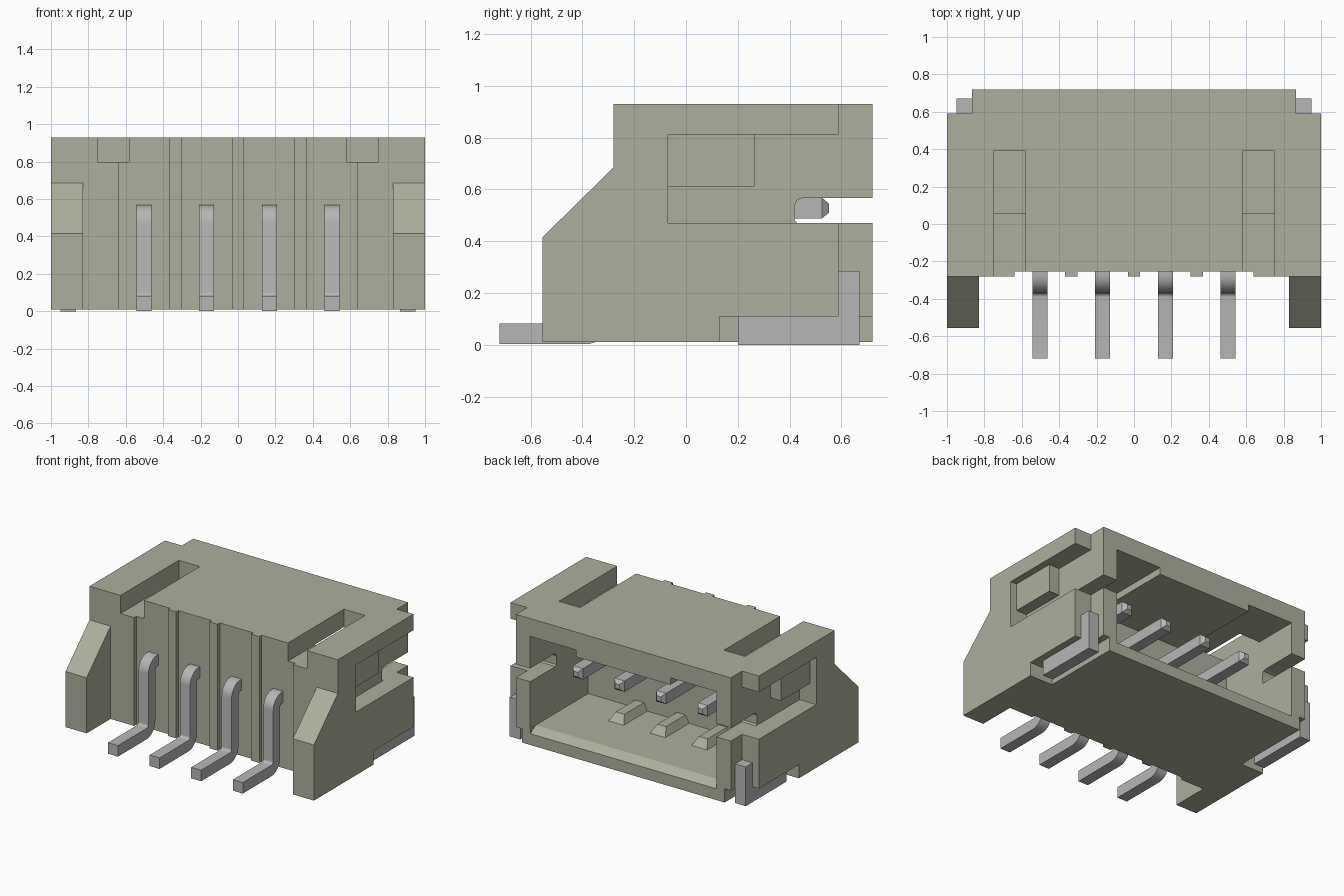
import bpy, bmesh, math
from mathutils import Vector

old = bpy.data.objects.get("Cube")
if old:
    bpy.data.objects.remove(old, do_unlink=True)


def material(name, rgb):
    m = bpy.data.materials.new(name)
    m.use_nodes = True
    m.diffuse_color = (*rgb, 1)
    bsdf = next(n for n in m.node_tree.nodes if n.type == 'BSDF_PRINCIPLED')
    bsdf.inputs["Base Color"].default_value = (*rgb, 1)
    return m


plastic = material("beige plastic", (0.43, 0.43, 0.34))
metal = material("grey metal", (0.47, 0.47, 0.47))


def finish(name, bm, mat):
    bmesh.ops.recalc_face_normals(bm, faces=bm.faces)
    me = bpy.data.meshes.new(name)
    bm.to_mesh(me)
    bm.free()
    me.materials.append(mat)
    ob = bpy.data.objects.new(name, me)
    bpy.context.collection.objects.link(ob)
    return ob


def prism(name, profile, lo, hi, axis='X', mat=plastic):
    """Extrude a profile: (y, z) points along X, or (x, z) points along Y."""
    bm = bmesh.new()
    place = (lambda a, b: (lo, a, b)) if axis == 'X' else (lambda a, b: (a, lo, b))
    face = bm.faces.new([bm.verts.new(place(a, b)) for a, b in profile])
    moved = bmesh.ops.extrude_face_region(bm, geom=[face])["geom"]
    step = Vector((hi - lo, 0, 0) if axis == 'X' else (0, hi - lo, 0))
    bmesh.ops.translate(bm, vec=step,
                        verts=[v for v in moved if isinstance(v, bmesh.types.BMVert)])
    return finish(name, bm, mat)


def box(name, x, y, z, mat=plastic):
    rect = [(y[0], z[0]), (y[1], z[0]), (y[1], z[1]), (y[0], z[1])]
    return prism(name, rect, x[0], x[1], mat=mat)


def span(s, a, b):
    return tuple(sorted((s * a, s * b)))


def cut(target, cutter):
    mod = target.modifiers.new("cut", 'BOOLEAN')
    mod.operation = 'DIFFERENCE'
    mod.solver = 'EXACT'
    mod.object = cutter
    bpy.context.view_layer.objects.active = target
    bpy.ops.object.modifier_apply(modifier=mod.name)
    bpy.data.objects.remove(cutter, do_unlink=True)


# Housing shell
housing = box("housing", (-1, 1), (-0.28, 0.72), (0.01, 0.93))

# Mating cavity with a lowered middle ceiling and a sloped entry lip
half = [(0.75, 0.13), (0.75, 0.80), (0.38, 0.80), (0.38, 0.75)]
cavity = half + [(-x, z) for x, z in reversed(half)]
cut(housing, prism("cavity_cutter", cavity, 0.055, 0.9, 'Y'))
lip = [(0.65, 0.135), (0.74, 0.08), (0.74, 0.2), (0.65, 0.2)]
cut(housing, prism("lip_cutter", lip, -0.749, 0.749))

# Recessed front panel
cut(housing, box("panel_cutter", (-0.64, 0.64), (-0.5, -0.255), (-0.1, 1.1)))

# Side cuts, mirrored
for s in (1, -1):
    cut(housing, box("corner_cutter", span(s, 0.865, 1.2), (0.59, 0.9), (-0.1, 1.1)))
    cut(housing, box("recess_cutter", span(s, 0.865, 1.2), (-0.07, 0.9), (0.47, 0.813)))
    cut(housing, box("tab_pocket_cutter", span(s, 0.815, 1.2), (0.13, 0.9), (-0.1, 0.11)))
    cut(housing, box("top_slot_cutter", span(s, 0.58, 0.75), (-0.5, 0.39), (0.798, 1.1)))
    groove = [(0.9, 0.47), (0.9, 0.567), (0.45, 0.567), (0.43, 0.56),
              (0.42, 0.54), (0.42, 0.48), (0.43, 0.47)]
    cut(housing, prism("groove_cutter", groove, *span(s, 0.7, 0.95)))

# Side arms, latch blocks and solder tabs
arm = [(-0.555, 0.01), (-0.28, 0.01), (-0.28, 0.685), (-0.555, 0.415)]
tab = [(0.2, 0), (0.67, 0), (0.67, 0.285), (0.59, 0.285), (0.59, 0.11), (0.2, 0.11)]
for s, side in ((1, "left"), (-1, "right")):
    prism("arm_" + side, arm, *span(s, 0.83, 1))
    box("latch_block_" + side, span(s, 0.86, 0.95), (-0.07, 0.265), (0.612, 0.813))
    prism("solder_tab_" + side, tab, *span(s, 0.865, 0.95), mat=metal)

# Front ribs and tapered floor ribs between the pins
for i, x in enumerate((-0.335, 0, 0.335)):
    box(f"front_rib_{i}", (x - 0.033, x + 0.033), (-0.28, -0.25), (0.01, 0.93))
    bm = bmesh.new()
    base = [bm.verts.new((x + dx, y, 0.125)) for dx, y in
            ((-0.065, 0.05), (0.065, 0.05), (0.065, 0.33), (-0.065, 0.33))]
    top = [bm.verts.new((x + dx, y, 0.185)) for dx, y in
           ((-0.035, 0.05), (0.035, 0.05), (0.035, 0.28), (-0.035, 0.28))]
    bm.faces.new(base)
    bm.faces.new(top)
    for k in range(4):
        n = (k + 1) % 4
        bm.faces.new((base[k], base[n], top[n], top[k]))
    finish(f"floor_rib_{i}", bm, plastic)


# Contact pins: a square section swept along a double bend
def pin(name, x, r=0.04, bend=0.06, steps=8):
    path = [(-0.72, 0.042, 0, 1)]
    for i in range(steps + 1):
        t = math.pi / 2 * i / steps
        path.append((-0.39 + bend * math.sin(t), 0.102 - bend * math.cos(t), t, 1))
    for i in range(steps + 1):
        t = math.pi / 2 * (1 - i / steps)
        path.append((-0.27 - bend * math.sin(t), 0.468 + bend * math.cos(t), t, 1))
    path += [(0.525, 0.528, 0, 1), (0.552, 0.528, 0, 0.45)]
    bm = bmesh.new()
    rings = []
    for y, z, t, k in path:
        rings.append([bm.verts.new((x + a * r * k, y - b * r * k * math.sin(t),
                                    z + b * r * k * math.cos(t)))
                      for a, b in ((-1, -1), (1, -1), (1, 1), (-1, 1))])
    for p, q in zip(rings, rings[1:]):
        for k in range(4):
            n = (k + 1) % 4
            bm.faces.new((p[k], p[n], q[n], q[k]))
    bm.faces.new(rings[0])
    bm.faces.new(rings[-1])
    ob = finish(name, bm, metal)
    bpy.ops.object.select_all(action='DESELECT')
    ob.select_set(True)
    bpy.context.view_layer.objects.active = ob
    bpy.ops.object.shade_smooth_by_angle(angle=math.radians(30))


for i in range(4):
    pin(f"contact_pin_{i}", -0.5025 + 0.335 * i)
